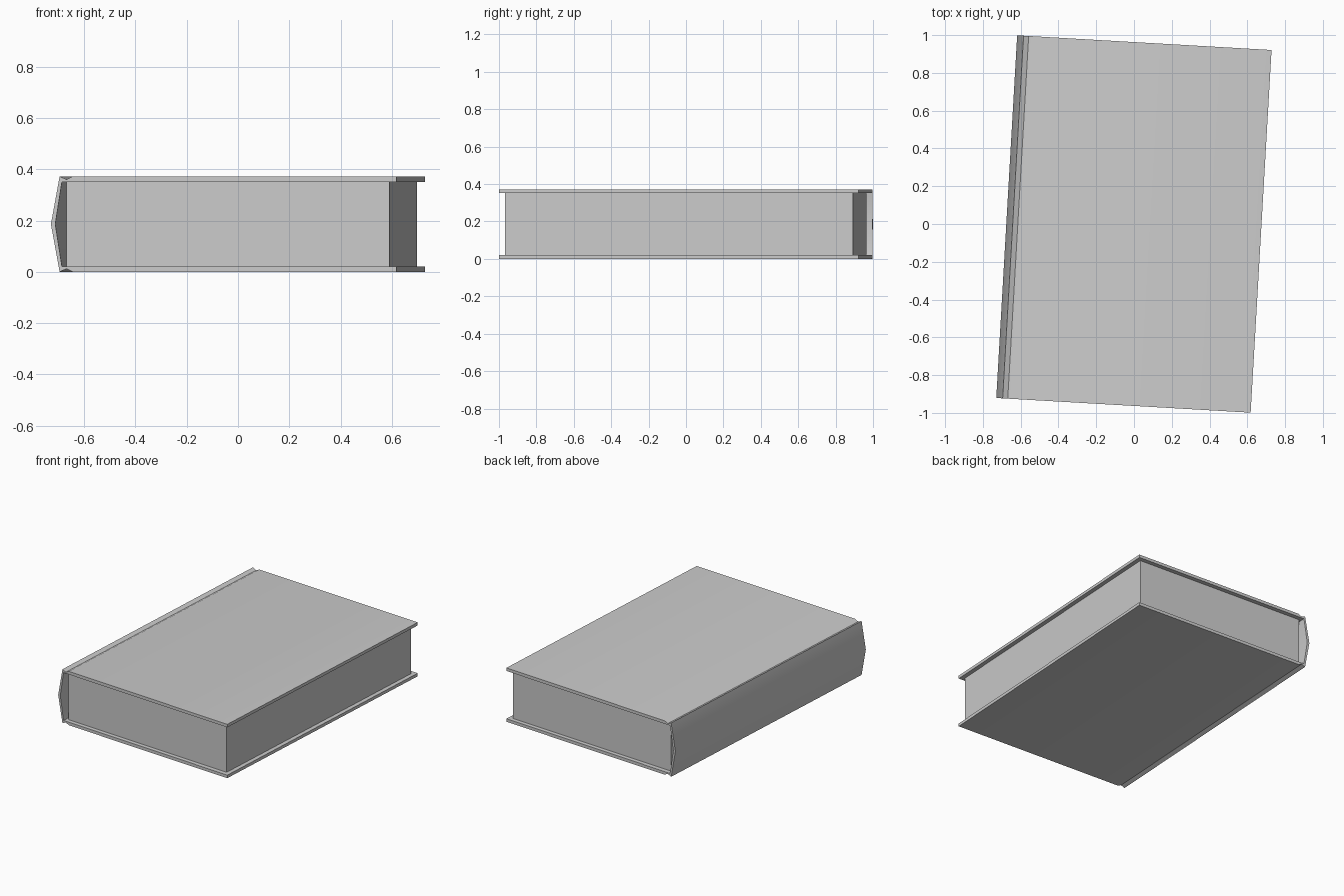
import bpy, bmesh, math

if "Cube" in bpy.data.objects:
    bpy.data.objects.remove(bpy.data.objects["Cube"])

H = 0.372            # total thickness of the closed book
TURN = math.radians(-3.3)


def mirrored(half):
    """Complete a top-half profile with its reflection about mid height."""
    return half + [(u, H - z) for u, z in reversed(half[:-1])]


def finish(name, bm):
    bmesh.ops.recalc_face_normals(bm, faces=bm.faces)
    mesh = bpy.data.meshes.new(name)
    bm.to_mesh(mesh)
    bm.free()
    obj = bpy.data.objects.new(name, mesh)
    bpy.context.collection.objects.link(obj)
    obj.rotation_euler.z = TURN
    return obj


# Cover: one folded shell with hinge grooves and a peaked spine
outer = mirrored([(0.674, H), (-0.589, H), (-0.614, H - 0.012),
                  (-0.641, H), (-0.675, H / 2)])
inner = mirrored([(0.674, H - 0.021), (-0.589, H - 0.021), (-0.614, H - 0.021),
                  (-0.632, H - 0.021), (-0.658, H / 2)])
bm = bmesh.new()
ends = [[[bm.verts.new((u, v, z)) for u, z in prof] for prof in (outer, inner)]
        for v in (-0.9615, 0.9615)]
(fo, fi), (bo, bi) = ends
for i in range(len(outer) - 1):
    for a, b in ((fo, bo), (fi, bi), (fo, fi), (bo, bi)):
        bm.faces.new((a[i], a[i + 1], b[i + 1], b[i]))
for i in (0, -1):    # fore-edges of the two boards
    bm.faces.new((fo[i], fi[i], bi[i], bo[i]))
cover = finish("cover", bm)
bpy.context.view_layer.objects.active = cover
cover.select_set(True)
bpy.ops.object.shade_smooth_by_angle(angle=math.radians(30))

# Page block, inset from the boards on three sides
bm = bmesh.new()
bmesh.ops.create_cube(bm, size=1)
u0, u1 = -0.615, 0.645
for vert in bm.verts:
    vert.co.x = (u0 + u1) / 2 + vert.co.x * (u1 - u0)
    vert.co.y *= 1.864
    vert.co.z = H / 2 + vert.co.z * (H - 0.042)
finish("page_block", bm)
